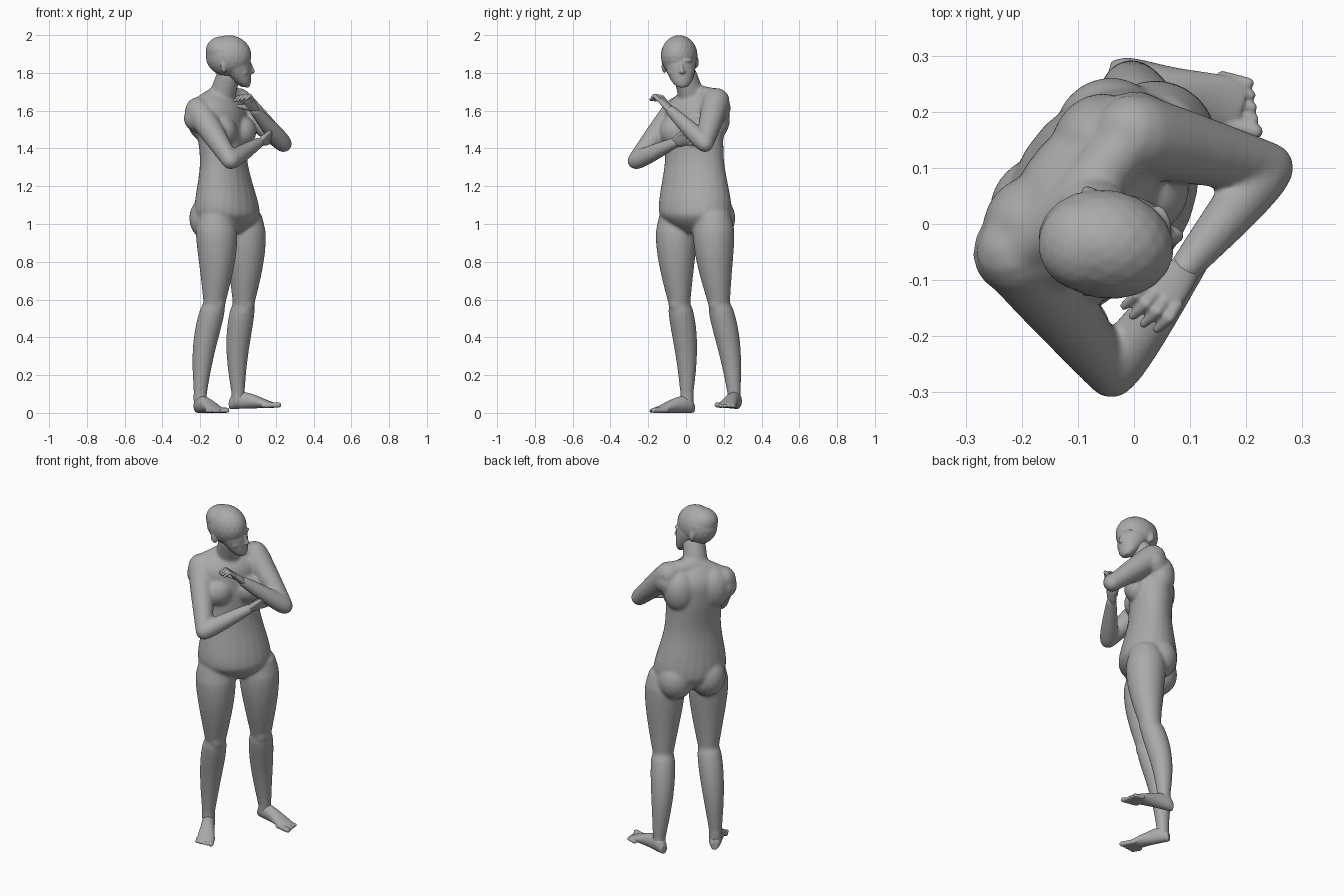
import bpy, bmesh
from math import sin, cos, pi, tau, radians
from mathutils import Vector, Matrix

cube = bpy.data.objects.get("Cube")
if cube:
    bpy.data.objects.remove(cube, do_unlink=True)

bm = bmesh.new()
UP = Vector((0, 0, 1))
NONE = Vector((0, 0, 0))
FACING = radians(-40)
FORWARD = Vector((cos(FACING), sin(FACING), 0))
LEFT = UP.cross(FORWARD)

# plain grey
grey = bpy.data.materials.new("plain_grey")
grey.use_nodes = True
grey.diffuse_color = (.4, .4, .4, 1)
grey.node_tree.nodes["Principled BSDF"].inputs["Base Color"].default_value = grey.diffuse_color


def finish(name, voxel, softness):
    """Fuse the volumes made so far into one smooth skin."""
    bmesh.ops.recalc_face_normals(bm, faces=bm.faces[:])
    mesh = bpy.data.meshes.new(name)
    bm.to_mesh(mesh)
    bm.clear()
    mesh.materials.append(grey)
    part = bpy.data.objects.new(name, mesh)
    bpy.context.scene.collection.objects.link(part)
    skin = part.modifiers.new("one_skin", 'REMESH')
    skin.mode = 'VOXEL'
    skin.voxel_size = voxel
    skin.use_smooth_shade = True
    soften = part.modifiers.new("soften", 'SMOOTH')
    soften.iterations = softness


def smooth_rows(rows, steps=5):
    """Catmull-Rom curve through rows of three numbers."""
    rows = [Vector(row) for row in rows]
    padded = [rows[0]] + rows + [rows[-1]]
    curve = []
    for before, start, end, after in zip(padded, padded[1:], padded[2:], padded[3:]):
        leave, arrive = (end - before) / 2, (after - start) / 2
        for step in range(steps):
            t = step / steps
            ease = t * t * (3 - 2 * t)
            curve.append(start.lerp(end, ease) + leave * t * (1 - t) ** 2 - arrive * t * t * (1 - t))
    return curve + [rows[-1]]


def loft(rings, sides=24):
    """Closed skin over elliptical rings given as (centre, first axis, second axis)."""
    angles = [tau * k / sides for k in range(sides)]
    loops = [[bm.verts.new(centre + first * cos(a) + second * sin(a)) for a in angles]
             for centre, first, second in rings]
    for low, high in zip(loops, loops[1:]):
        for k in range(sides):
            bm.faces.new((low[k - 1], low[k], high[k], high[k - 1]))
    bm.faces.new(loops[0])
    bm.faces.new(loops[-1])


def stack(bottom, top, rows, yaw=0.0, twist=0.0):
    """Level ellipses along a line; each row is (position, half depth, half width)."""
    rings = []
    for t, depth, width in smooth_rows(rows):
        turn = Matrix.Rotation(yaw + twist * sin(pi * t), 3, 'Z')
        rings.append((Vector(bottom).lerp(Vector(top), t),
                      turn @ Vector((depth, 0, 0)), turn @ Vector((0, width, 0))))
    loft(rings)


def limb(start, end, start_radius, end_radius, bulge=0.0, bow=NONE, steps=12):
    """Tapered round-ended limb with an optional muscle bulge and bowed path."""
    start, end = Vector(start), Vector(end)
    along = (end - start).normalized()
    first = along.orthogonal().normalized()
    second = along.cross(first)
    slices = [(start - along * start_radius * sin(a), start_radius * cos(a)) for a in (1.4, 1, .5)]
    for step in range(steps + 1):
        t = step / steps
        radius = start_radius + (end_radius - start_radius) * t + bulge * sin(pi * t ** .6)
        slices.append((start.lerp(end, t) + bow * sin(pi * t), radius))
    slices += [(end + along * end_radius * sin(a), end_radius * cos(a)) for a in (.5, 1, 1.4)]
    loft([(centre, first * radius, second * radius) for centre, radius in slices])


def ball(centre, radii, yaw=0.0):
    place = Matrix.Translation(centre) @ Matrix.Rotation(yaw, 4, 'Z') @ Matrix.Diagonal((*radii, 1))
    bmesh.ops.create_icosphere(bm, subdivisions=3, radius=1, matrix=place)


def hand(wrist, along, across, curl, thumb_side):
    """Flat palm, four bent fingers and a thumb."""
    along, curl = along.normalized(), Vector(curl)
    across = Vector(across)
    across = (across - along * across.dot(along)).normalized()
    normal = along.cross(across)
    loft([(wrist + along * t, across * width, normal * depth)
          for t, width, depth in smooth_rows(((-.04, .02, .018), (.03, .034, .018), (.09, .038, .012)))])
    for finger in (-1.5, -.5, .5, 1.5):
        length = .042 - .004 * abs(finger)
        root = wrist + along * .08 + across * finger * .021
        knuckle = root + along * length + across * finger * .003
        tip = knuckle + (along + curl).normalized() * length
        limb(root, knuckle, .011, .01)
        limb(knuckle, tip, .01, .008)
    root = wrist + along * .02 + across * thumb_side * .02
    tip = wrist + along * .09 + across * thumb_side * .05 + curl * .02
    limb(root, tip, .015, .01)


def foot(heel, toe, inner):
    """Sole with instep and five toes; inner is the big toe side."""
    heel, ahead = Vector(heel), Vector(toe) - Vector(heel)
    across = ahead.cross(UP).normalized() * inner
    profile = ((-.02, .02, .05), (.1, .034, .09), (.4, .038, .08), (.75, .047, .04), (.88, .036, .026))
    loft([(heel + ahead * t + UP * height / 2, across * width, UP * height / 2)
          for t, width, height in smooth_rows(profile)])
    for digit in range(5):
        radius = .01 if digit else .014
        root = heel + across * (.036 - .02 * digit) + UP * radius
        limb(root + ahead * .7, root + ahead * (1 - .03 * digit), radius, radius)


# torso
hips, neck_base = Vector((-.05, .05, .95)), Vector((-.1, .04, 1.69))
stack(hips, neck_base,
      ((0, .06, .08), (.1, .145, .18), (.2, .157, .205), (.5, .117, .166),
       (.75, .12, .165), (.9, .11, .17), (1, .06, .09)), FACING, radians(15))
chest = hips.lerp(neck_base, .73)
for side in (-1, 1):
    across = LEFT * side
    # buttock, breast and shoulder blade
    ball(hips + UP * .08 - FORWARD * .07 + across * .09, (.095, .1, .115), FACING)
    ball(chest + FORWARD * .08 + across * .08, (.068, .078, .08), FACING)
    ball(chest + UP * .07 - FORWARD * .05 + across * .095, (.08, .09, .12), FACING)

# neck
limb((-.095, .04, 1.64), (-.05, -.005, 1.79), .072, .062)

# right arm folded across the waist, left arm raised towards the chin
arms = (
    ("right_hand", (-.21, -.05, 1.6), (-.04, -.265, 1.335), (.11, -.06, 1.43),
     (.5, -.2, .8), (-.2, .1, .1), 1),
    ("left_hand", (0, .16, 1.65), (.24, .1, 1.425), (.09, -.08, 1.6),
     (.8, -.45, 0), (-.4, -.2, -1.5), -1))
for name, shoulder, elbow, wrist, across, curl, thumb_side in arms:
    shoulder, elbow, wrist = Vector(shoulder), Vector(elbow), Vector(wrist)
    limb(neck_base, shoulder + UP * .012, .05, .055)
    limb(chest + UP * .09, shoulder - UP * .04, .1, .078)
    limb(shoulder, elbow, .072, .046, .003)
    limb(elbow, wrist, .046, .029, .006)

# legs, the left one with its foot turned out
legs = (
    ("right_foot", (-.115, -.05, 1), (-.125, -.035, .58), (-.2, .005, .1),
     (-.215, .035, 0), (-.09, -.19, 0), -1),
    ("left_foot", (.035, .145, 1), (.03, .175, .58), (0, .255, .1),
     (-.04, .27, .02), (.225, .2, .028), 1))
for name, hip, knee, ankle, heel, toe, inner in legs:
    limb(hip, knee, .103, .058, .016, FORWARD * .01)
    limb(knee, ankle, .056, .035, .017, FORWARD * -.022)
    limb(ankle, Vector(ankle) - UP * .04, .036, .036)
    ball(Vector(knee) + FORWARD * .035, (.028, .038, .05), FACING)
finish("body", .0065, 20)

# hands and feet
for name, shoulder, elbow, wrist, across, curl, thumb_side in arms:
    wrist = Vector(wrist)
    hand(wrist, wrist - Vector(elbow) - UP * .03 * thumb_side, across, curl, thumb_side)
    finish(name, .004, 3)
for name, hip, knee, ankle, heel, toe, inner in legs:
    foot(heel, toe, inner)
    finish(name, .004, 5)

# skull and jaw
chin, skull = Vector((.04, -.02, 1.725)), Vector((-.05, -.036, 1.89))
stack(chin, skull, ((0, .02, .026), (.15, .042, .05), (.4, .066, .069), (.7, .092, .084), (1, .11, .09)))
ball(skull, (.122, .097, .11), radians(-10))
ball(skull + Vector((-.037, 0, .03)), (.084, .084, .074))

# face
bridge, nose_tip = Vector((.064, -.028, 1.85)), Vector((.079, -.021, 1.806))
limb(bridge, nose_tip, .008, .011)
for side in (-1, 1):
    reach = Vector((0, side, 0))
    ball(nose_tip + reach * .01 - Vector((.01, 0, 0)), (.011, .009, .008))
    ball(bridge + reach * .034 + Vector((-.014, 0, .015)), (.015, .03, .01), side * .35)
    ball(bridge + reach * .034 - Vector((.023, 0, .008)), (.015, .016, .011))
    ball(bridge + reach * .04 - Vector((.036, 0, .045)), (.026, .026, .028))
    # ear and lobe
    ear = skull + reach * .088 + Vector((-.025, .005, .012 * side - .045))
    ball(ear, (.02, .008, .03), side * -.4)
    ball(ear - UP * .022 - reach * .006, (.011, .008, .012), side * -.4)
    # lip
    ball((.058, -.019, 1.769 + side * .006), (.011, .024, .007))
ball(chin + Vector((.008, 0, .012)), (.016, .022, .016))
finish("head", .0045, 8)
